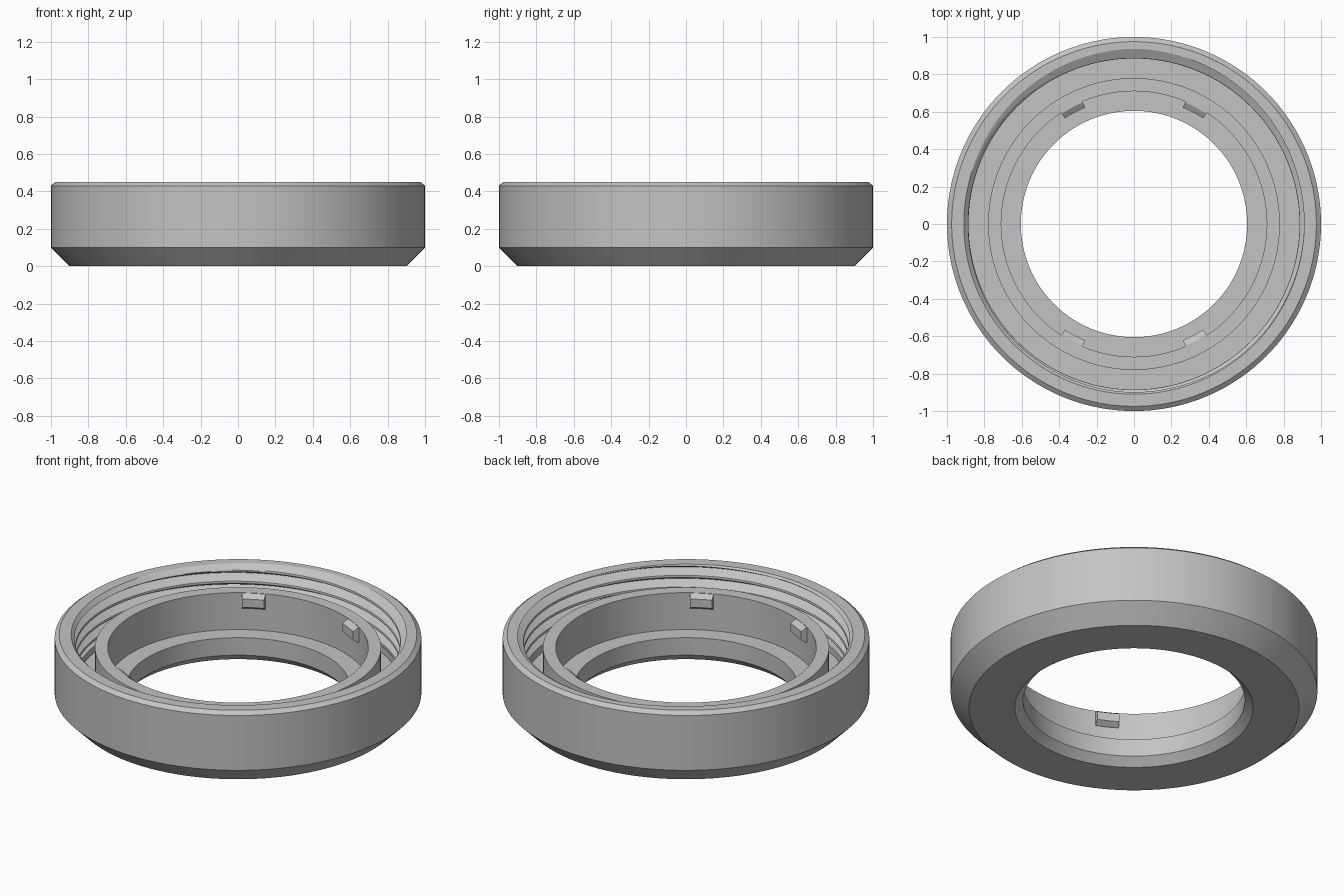
import bpy, bmesh, math

if "Cube" in bpy.data.objects:
    bpy.data.objects.remove(bpy.data.objects["Cube"])

SEG = 144                      # steps around the ring
PITCH, CREST, ROOT = 0.07, 0.885, 0.937
TOP, THREAD_BASE = 0.45, 0.19

grey = bpy.data.materials.new("grey plastic")
grey.diffuse_color = (0.55, 0.55, 0.55, 1)
grey.use_nodes = True
grey.node_tree.nodes["Principled BSDF"].inputs["Base Color"].default_value = grey.diffuse_color


def finish(bm, name, angle=25):
    bmesh.ops.remove_doubles(bm, verts=bm.verts, dist=1e-5)
    bmesh.ops.dissolve_degenerate(bm, edges=bm.edges, dist=1e-5)
    bmesh.ops.recalc_face_normals(bm, faces=bm.faces)
    mesh = bpy.data.meshes.new(name)
    bm.to_mesh(mesh)
    bm.free()
    mesh.materials.append(grey)
    ob = bpy.data.objects.new(name, mesh)
    bpy.context.collection.objects.link(ob)
    bpy.ops.object.select_all(action='DESELECT')
    ob.select_set(True)
    bpy.context.view_layer.objects.active = ob
    bpy.ops.object.shade_smooth_by_angle(angle=math.radians(angle))


def sweep(name, columns, angles, capped=False):
    """Join closed (r, z) profiles placed at successive angles."""
    bm = bmesh.new()
    rings = [[bm.verts.new((r * math.cos(a), r * math.sin(a), z)) for r, z in col]
             for col, a in zip(columns, angles)]
    n = len(rings[0])
    for p, q in zip(rings, rings[1:]):
        for i in range(n):
            j = (i + 1) % n
            bm.faces.new((p[i], q[i], q[j], p[j]))
    if capped:
        bm.faces.new(rings[0])
        bm.faces.new(rings[-1])
    finish(bm, name)


def thread_radius(z, turn):
    """V groove with a flat crest, opened by a lead-in chamfer at the rim."""
    phase = (z - TOP) / PITCH - turn
    d = abs(phase - round(phase))
    groove = ROOT - (ROOT - CREST) * min(d / 0.41, 1)
    return max(groove, CREST + (z - TOP + 0.025))


def wall(a):
    """Threaded inner wall of the cap at one angle, from top to bottom."""
    turn = a / math.tau - 0.25
    pts = []
    for k in range(6, -97, -1):
        z = TOP + PITCH * (turn + k / 20)
        z = min(TOP, max(THREAD_BASE, z))
        pts.append((thread_radius(z, turn), z))
    return pts


# Threaded cap body with the raised inner collar and stepped bore
outside = [(0.65, 0), (0.90, 0), (1.0, 0.10), (1.0, 0.43), (0.975, TOP)]
inside = [(CREST, THREAD_BASE), (CREST, 0.15), (0.78, 0.15), (0.78, 0.372),
          (0.71, 0.372), (0.71, 0.15), (0.605, 0.15), (0.605, 0.045)]
angles = [math.tau * i / SEG for i in range(SEG + 1)]
sweep("cap_body", [outside + wall(a) + inside for a in angles], angles)

# Four snap lugs on the inside of the collar
lug = [(0.715, 0.37), (0.705, 0.37), (0.675, 0.35), (0.675, 0.30),
       (0.705, 0.28), (0.715, 0.28)]
for i, centre in enumerate((62, 118, 242, 298)):
    arc = [math.radians(centre - 5.2 + 10.4 * s / 4) for s in range(5)]
    sweep(f"snap_lug_{i + 1}", [lug] * 5, arc, capped=True)
